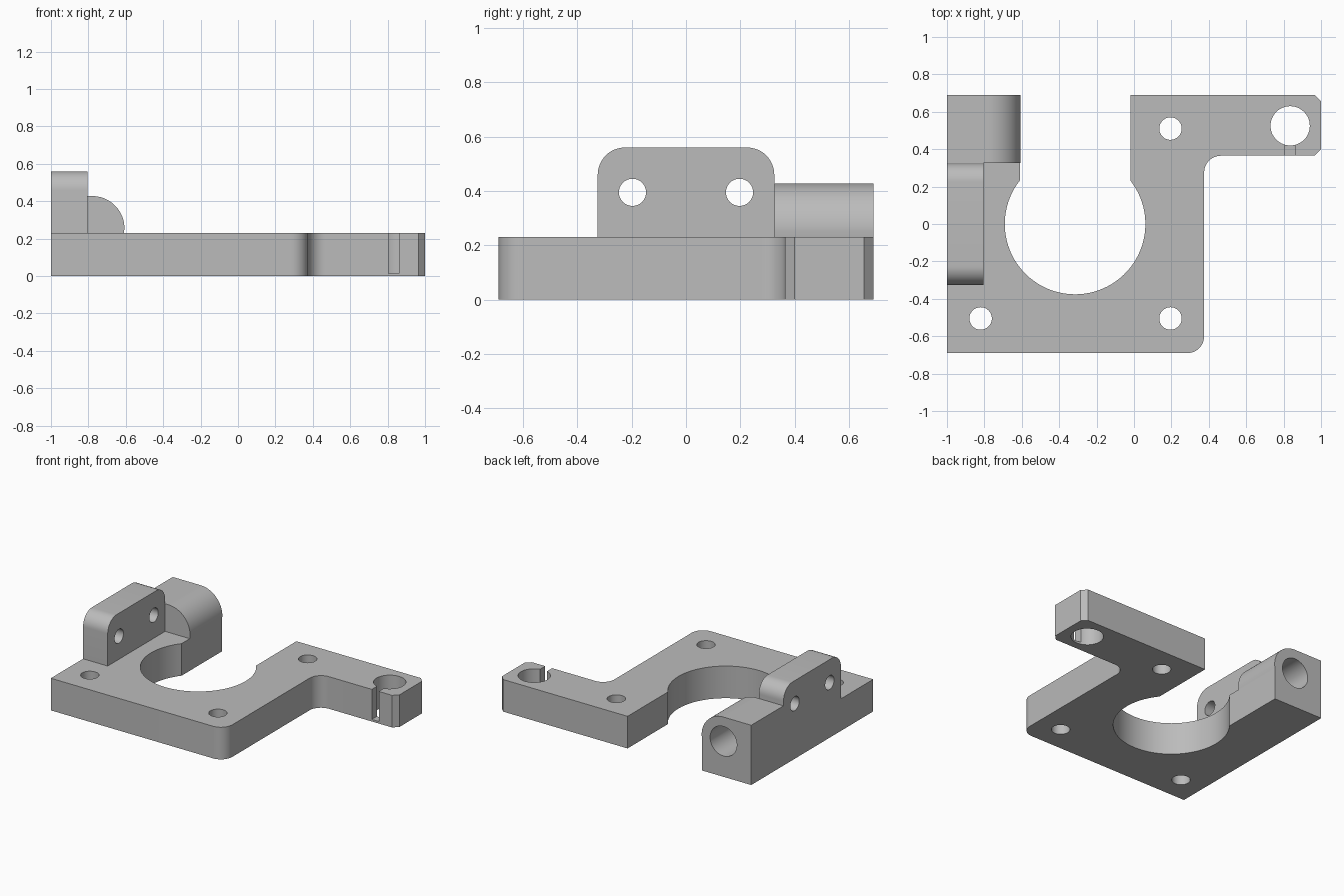
import bpy, bmesh
from math import cos, sin, radians, acos, degrees

cube = bpy.data.objects.get("Cube")
if cube:
    bpy.data.objects.remove(cube, do_unlink=True)

grey = bpy.data.materials.new("plain grey")
grey.use_nodes = True
COLOUR = (0.5, 0.5, 0.5, 1)
grey.diffuse_color = COLOUR
grey.node_tree.nodes["Principled BSDF"].inputs["Base Color"].default_value = COLOUR

THICK = 0.23      # base plate thickness
BACK = 0.69       # half depth of the plate


def arc(cx, cy, r, a0, a1, n=12):
    """Points along an arc, angles in degrees."""
    steps = [radians(a0 + (a1 - a0) * i / n) for i in range(n + 1)]
    return [(cx + r * cos(a), cy + r * sin(a)) for a in steps]


def prism(name, outline, axis, lo, hi):
    """Extrude a 2D outline along an axis from lo to hi."""
    place = {"x": lambda u, v, w: (w, u, v),
             "y": lambda u, v, w: (u, w, v),
             "z": lambda u, v, w: (u, v, w)}[axis]
    bm = bmesh.new()
    face = bm.faces.new([bm.verts.new(place(u, v, lo)) for u, v in outline])
    ext = bmesh.ops.extrude_face_region(bm, geom=[face])
    a, b = place(0, 0, lo), place(0, 0, hi)
    moved = [g for g in ext["geom"] if isinstance(g, bmesh.types.BMVert)]
    bmesh.ops.translate(bm, verts=moved, vec=[q - p for p, q in zip(a, b)])
    bmesh.ops.recalc_face_normals(bm, faces=bm.faces)
    mesh = bpy.data.meshes.new(name)
    bm.to_mesh(mesh)
    bm.free()
    mesh.materials.append(grey)
    obj = bpy.data.objects.new(name, mesh)
    bpy.context.collection.objects.link(obj)
    return obj


def hole(name, u, v, r, axis, lo, hi, n=48):
    return prism(name, arc(u, v, r, 0, 360 - 360 / n, n - 1), axis, lo, hi)


def activate(obj):
    bpy.ops.object.select_all(action="DESELECT")
    obj.select_set(True)
    bpy.context.view_layer.objects.active = obj


def cut(obj, cutters):
    activate(obj)
    for c in cutters:
        c.hide_render = True
        mod = obj.modifiers.new("cut", "BOOLEAN")
        mod.operation, mod.solver, mod.object = "DIFFERENCE", "EXACT", c
        bpy.ops.object.modifier_apply(modifier=mod.name)


# Base plate with side arm and open round mouth
mx, mr, half = -0.315, 0.376, 0.295
a = degrees(acos(half / mr))
c = 0.035
outline = [(-1, -BACK)]
outline += arc(0.285, -0.6, 0.09, -90, 0)
outline += arc(0.465, 0.275, 0.09, 180, 90)
outline += [(1 - c, 0.365), (1, 0.365 + c), (1, BACK - c), (1 - c, BACK)]
outline += [(mx + half, BACK)]
outline += arc(mx, 0, mr, a, -180 - a, 64)
outline += [(mx - half, BACK), (-1, BACK)]
base_plate = prism("base_plate", outline, "z", 0, THICK)

# Upright tab with rounded top corners
tab = [(-0.325, THICK), (0.325, THICK)]
tab += arc(0.225, 0.46, 0.1, 0, 90) + arc(-0.225, 0.46, 0.1, 90, 180)
mounting_tab = prism("mounting_tab", tab, "x", -1, -0.805)

# Rod socket with one rounded shoulder
sx, sz = -0.78, 0.255
socket = [(-1, THICK), (-0.61, THICK)] + arc(sx, sz, 0.173, 0, 90, 20)
socket += [(-1, sz + 0.173)]
rod_socket = prism("rod_socket", socket, "y", 0.325, BACK)

# Cutters: screw holes, arm hole with slot, blind rod bore, tab holes
screws = [hole("screw_cutter", x, y, 0.06, "z", -0.1, 0.4)
          for x, y in ((-0.82, -0.505), (0.195, -0.505), (0.195, 0.51))]
arm_hole = hole("arm_hole_cutter", 0.835, 0.525, 0.105, "z", -0.1, 0.4)
slot = prism("slot_cutter", [(0.805, 0.3), (0.86, 0.3), (0.86, 0.46), (0.805, 0.46)],
             "z", 0.015, 0.4)
bore = hole("bore_cutter", sx, sz, 0.106, "y", 0.35, 0.8)
tab_holes = [hole("tab_hole_cutter", y, 0.395, 0.05, "x", -1.1, -0.7)
             for y in (-0.197, 0.197)]

cut(base_plate, screws + [arm_hole, slot, bore])
cut(mounting_tab, tab_holes)
cut(rod_socket, [bore])

for cutter in screws + tab_holes + [arm_hole, slot, bore]:
    bpy.data.objects.remove(cutter, do_unlink=True)

for part in (base_plate, mounting_tab, rod_socket):
    activate(part)
    bpy.ops.object.shade_smooth_by_angle(angle=radians(30))
